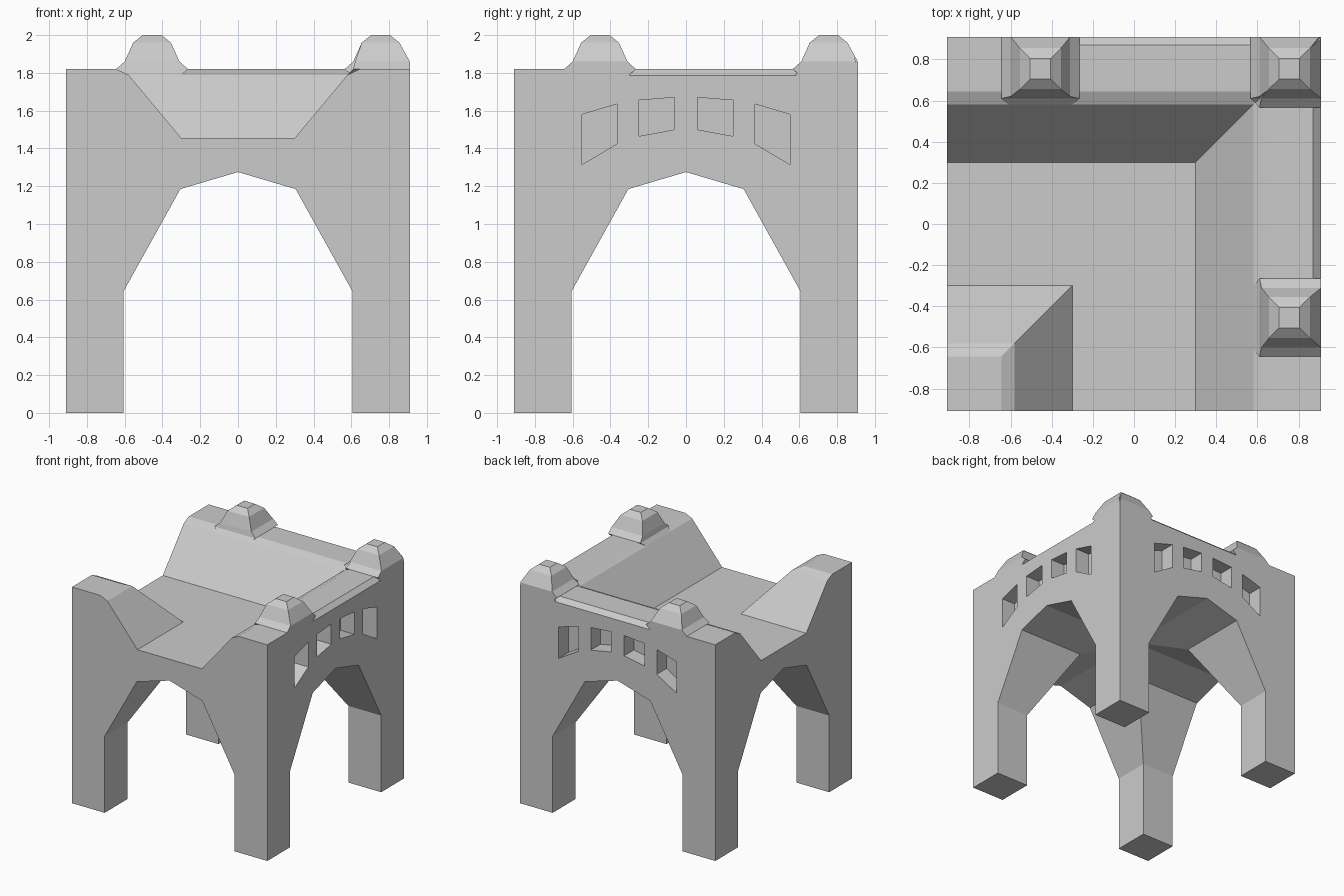
import bpy, bmesh

if "Cube" in bpy.data.objects:
    bpy.data.objects.remove(bpy.data.objects["Cube"])

H = 0.91      # half width of the block
TOP = 1.82    # wall top height


def loft(name, rings, swap=False):
    """Skin a list of point rings into a closed solid; swap exchanges x and y."""
    bm = bmesh.new()
    vs = [[bm.verts.new((p[1], p[0], p[2]) if swap else p) for p in r] for r in rings]
    n = len(rings[0])
    for a, b in zip(vs, vs[1:]):
        for i in range(n):
            j = (i + 1) % n
            bm.faces.new((a[i], a[j], b[j], b[i]))
    bm.faces.new(vs[0])
    bm.faces.new(vs[-1])
    bmesh.ops.recalc_face_normals(bm, faces=bm.faces)
    me = bpy.data.meshes.new(name)
    bm.to_mesh(me)
    bm.free()
    ob = bpy.data.objects.new(name, me)
    bpy.context.collection.objects.link(ob)
    return ob


def combine(target, tool, op):
    mod = target.modifiers.new(op, 'BOOLEAN')
    mod.operation, mod.object, mod.solver = op, tool, 'EXACT'
    bpy.context.view_layer.objects.active = target
    bpy.ops.object.modifier_apply(modifier=mod.name)
    bpy.data.objects.remove(tool, do_unlink=True)


def rect(x0, x1, y0, y1, z):
    return [(x0, y0, z), (x1, y0, z), (x1, y1, z), (x0, y1, z)]


# Solid block
body = loft("aqueduct_corner", [rect(-H, H, -H, H, 0), rect(-H, H, -H, H, TOP)])

# Crossing arched tunnels
half = [(0.605, -0.1), (0.605, 0.645), (0.305, 1.185)]
arch = half + [(0, 1.275)] + [(-x, z) for x, z in reversed(half)]
for swap in (False, True):
    combine(body, loft("arch_cutter", [[(x, y, z) for x, z in arch] for y in (-1, 1)], swap), 'DIFFERENCE')

# Water channel turning from the front to the left with a mitred corner
side = [(0.645, 2.1), (0.645, TOP), (0.58, 1.79), (0.3, 1.455)]
chan = side + [(-o, z) for o, z in reversed(side)]
combine(body, loft("channel_cutter", [[(o, -1, z) for o, z in chan],
                                      [(o, o, z) for o, z in chan],
                                      [(-1, o, z) for o, z in chan]]), 'DIFFERENCE')

# Outer walls: bevelled rim and four recessed windows each
windows = [[(0.06, 1.50), (0.25, 1.465), (0.25, 1.655), (0.06, 1.67)],
           [(0.365, 1.425), (0.55, 1.315), (0.55, 1.58), (0.365, 1.635)]]
bevel = [(0.87, TOP), (0.93, 1.7675), (0.93, 1.9), (0.87, 1.9)]
for swap in (False, True):
    combine(body, loft("rim_cutter", [[(x, y, z) for x, z in bevel] for y in (-0.45, 0.75)], swap), 'DIFFERENCE')
    for w in windows:
        for s in (-1, 1):
            combine(body, loft("window_cutter", [[(x, s * y, z) for y, z in w] for x in (0.78, 1.0)], swap), 'DIFFERENCE')

# Merlons: (height, inner x, outer x, half length along the wall)
LEVELS = [(1.70, 0.62, H, 0.15), (1.79, 0.58, H, 0.155), (TOP, 0.61, H, 0.19),
          (1.86, 0.62, H, 0.145), (1.96, 0.655, 0.855, 0.10), (2.0, 0.705, 0.805, 0.05)]
for swap in (False, True):
    for cy in (-0.455, 0.755):
        rings = [rect(x0, x1, cy - d, min(cy + d, H), z) for z, x0, x1, d in LEVELS]
        combine(body, loft("merlon", rings, swap), 'UNION')
